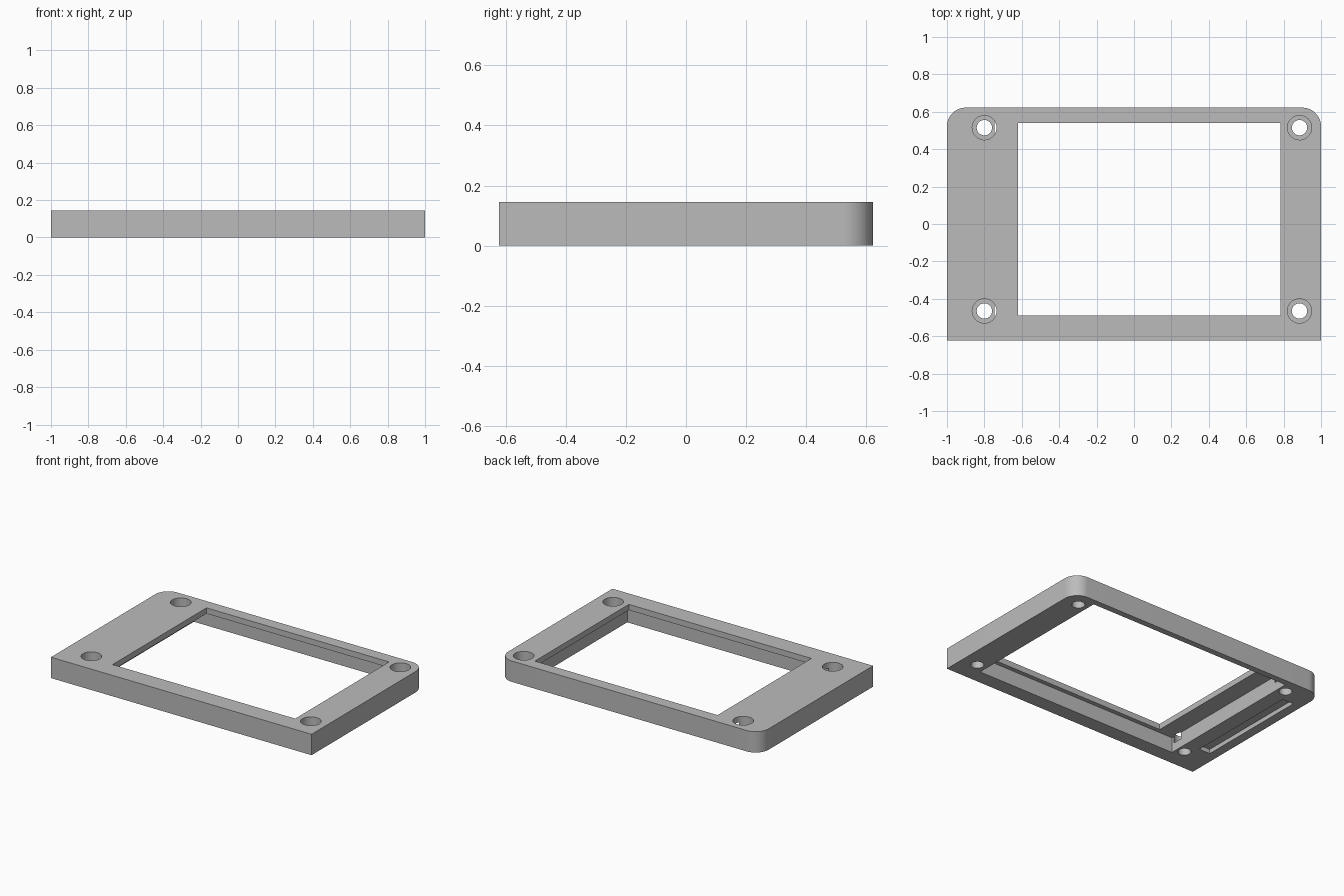
import bpy, bmesh, math

if "Cube" in bpy.data.objects:
    bpy.data.objects.remove(bpy.data.objects["Cube"], do_unlink=True)

W, D, H = 1.0, 0.622, 0.145          # half width, half depth, height
CORNER = 0.1                         # back corner radius
HOLES = [(x, y) for x in (-0.8, 0.885) for y in (-0.465, 0.515)]

grey = bpy.data.materials.new("plain grey")
grey.use_nodes = True
colour = (0.5, 0.5, 0.5, 1)
grey.diffuse_color = colour
grey.node_tree.nodes["Principled BSDF"].inputs["Base Color"].default_value = colour


def prism(name, outline, z0, z1):
    """Extrude a closed outline from z0 to z1."""
    bm = bmesh.new()
    base = bm.faces.new([bm.verts.new((x, y, z0)) for x, y in outline])
    top = bmesh.ops.extrude_face_region(bm, geom=[base])["geom"]
    verts = [g for g in top if isinstance(g, bmesh.types.BMVert)]
    bmesh.ops.translate(bm, verts=verts, vec=(0, 0, z1 - z0))
    bmesh.ops.recalc_face_normals(bm, faces=bm.faces)
    mesh = bpy.data.meshes.new(name)
    bm.to_mesh(mesh)
    bm.free()
    mesh.materials.append(grey)
    obj = bpy.data.objects.new(name, mesh)
    bpy.context.collection.objects.link(obj)
    return obj


def arc(cx, cy, r, start, end, steps):
    angles = [math.radians(start + (end - start) * i / steps) for i in range(steps + 1)]
    return [(cx + r * math.cos(a), cy + r * math.sin(a)) for a in angles]


def rect(x0, x1, y0, y1):
    return [(x0, y0), (x1, y0), (x1, y1), (x0, y1)]


def circle(x, y, r):
    return arc(x, y, r, 0, 360, 48)[:-1]


# Frame body: square front corners, rounded back corners
outline = [(-W, -D), (W, -D)]
outline += arc(W - CORNER, D - CORNER, CORNER, 0, 90, 16)
outline += arc(-W + CORNER, D - CORNER, CORNER, 90, 180, 16)
frame = prism("bezel_frame", outline, 0, H)

# Underside pocket, display window and shallow side groove
cutters = [
    prism("pocket_cutter", rect(-0.745, 0.815, -0.52, 0.58), -0.1, 0.105),
    prism("window_cutter", rect(-0.62, 0.782, -0.49, 0.54), -0.2, 0.3),
    prism("groove_cutter", rect(-0.935, -0.85, -0.38, 0.43), -0.1, 0.03),
]
# Screw holes with counterbores from the top
for x, y in HOLES:
    cutters.append(prism("screw_cutter", circle(x, y, 0.041), -0.3, 0.25))
    cutters.append(prism("counterbore_cutter", circle(x, y, 0.065), 0.06, 0.35))

bpy.context.view_layer.objects.active = frame
frame.select_set(True)
for cutter in cutters:
    cutter.hide_render = True
    mod = frame.modifiers.new("cut", "BOOLEAN")
    mod.operation = "DIFFERENCE"
    mod.solver = "EXACT"
    mod.object = cutter
    bpy.ops.object.modifier_apply(modifier=mod.name)
    bpy.data.objects.remove(cutter, do_unlink=True)

bpy.ops.object.shade_smooth_by_angle(angle=math.radians(30))
